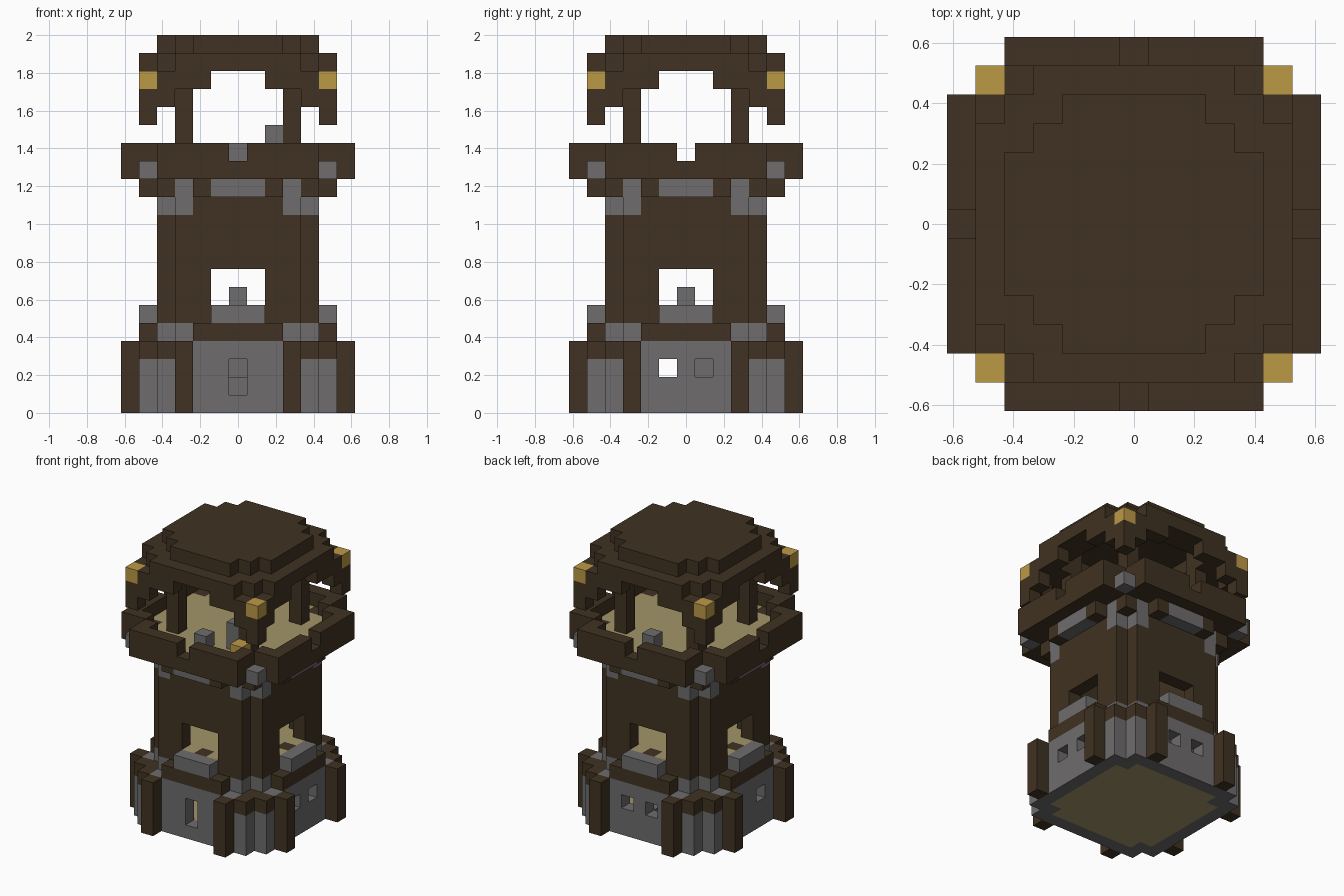
import bpy, bmesh
from mathutils import Vector

if "Cube" in bpy.data.objects:
    bpy.data.objects.remove(bpy.data.objects["Cube"], do_unlink=True)

U = 2 / 21        # size of one block
REACH = range(-6, 7)


def material(name, rgb):
    m = bpy.data.materials.new(name)
    m.use_nodes = True
    color = (*rgb, 1)
    m.diffuse_color = color
    bsdf = next(n for n in m.node_tree.nodes if n.type == 'BSDF_PRINCIPLED')
    bsdf.inputs["Base Color"].default_value = color
    bsdf.inputs["Roughness"].default_value = 1
    return m


WOOD = material("dark wood", (.051, .032, .016))
STONE = material("grey stone", (.156, .150, .150))
PLANK = material("pale planks", (.370, .300, .140))
GOLD = material("lantern gold", (.500, .320, .062))

grid = {}         # block position -> part name
look = {}         # part name -> material


def fill(part, mat, z0, z1, rule):
    """Fill layers z0..z1-1 with four-way symmetry: a = larger, b = smaller distance from the axis."""
    look[part] = mat
    for x in REACH:
        for y in REACH:
            a, b = max(abs(x), abs(y)), min(abs(x), abs(y))
            if rule(a, b):
                for z in range(z0, z1):
                    grid[x, y, z] = part


def carve(z0, z1, rule):
    for x, y, z in list(grid):
        a, b = max(abs(x), abs(y)), min(abs(x), abs(y))
        if z0 <= z < z1 and rule(a, b):
            del grid[x, y, z]


def put(part, mat, *cells):
    look[part] = mat
    for c in cells:
        grid[c] = part


# Base: octagonal stone walls, floor, pillars and corner caps
fill("base_floor", PLANK, 0, 1, lambda a, b: a <= 4)
fill("base_wall", STONE, 0, 4, lambda a, b: (a == 5 and b <= 4) or b == 4 == a)
fill("base_corner_cap", WOOD, 3, 4, lambda a, b: a in (4, 5) and b == 4)
fill("base_pillar", WOOD, 0, 4, lambda a, b: a == 6 and b == 3)
put("base_step", STONE, (0, 4, 1))

# Door slit at the front, small square windows on the other walls
openings = [(0, -5, 1), (0, -5, 2), (-1, 5, 2), (1, 5, 2),
            (5, -1, 2), (5, 1, 2), (-5, -1, 2)]
for cell in openings:
    del grid[cell]

# Band between base and shaft
fill("base_deck", PLANK, 4, 5, lambda a, b: a <= 4 and b <= 3)
fill("band_beam", WOOD, 4, 5, lambda a, b: a == 5 and b <= 2)
fill("band_corner", STONE, 4, 5, lambda a, b: a == 4 and b == 3)

# Shaft with a window and sill on each side
fill("shaft_wall", WOOD, 5, 13, lambda a, b: (a == 4 and b <= 3) or b == 3 == a)
carve(6, 8, lambda a, b: a == 4 and b <= 1)
fill("shaft_floor", PLANK, 5, 6, lambda a, b: (a == 4 and b <= 1) or (a <= 3 and b < 3))
fill("sill_inlay", WOOD, 5, 6, lambda a, b: a == 4 and b == 0)
fill("window_sill", STONE, 5, 6, lambda a, b: a == 5 and b <= 1)
put("center_block", STONE, (0, 0, 6))

# Corbels under the platform
fill("corbel_corner", STONE, 11, 13, lambda a, b: a == 4 and b == 3)
fill("corbel_center", STONE, 12, 13, lambda a, b: a == 5 and b <= 1)
fill("corbel_beam", WOOD, 12, 13, lambda a, b: (a == 5 and b == 2) or b == 4 == a)

# Platform with notched parapet
fill("platform_floor", PLANK, 13, 14, lambda a, b: a <= 5 and b <= 4)
fill("platform_edge", WOOD, 13, 14, lambda a, b: a == 5 and b == 3)
fill("parapet", WOOD, 13, 15, lambda a, b: (a == 6 and b <= 4) or (a == 5 and b == 4))
carve(14, 15, lambda a, b: a == 6 and b == 0)
fill("parapet_corner", STONE, 13, 14, lambda a, b: b == 5 == a)
put("platform_block", STONE, (0, -4, 14), (0, 4, 14), (2, -3, 14), (2, -3, 15))
put("platform_lamp", GOLD, (3, -4, 14))

# Roof: posts, eaves, hanging corners with lanterns, stepped top
fill("roof_post", WOOD, 14, 20, lambda a, b: b == 3 == a)
fill("eave_pendant", WOOD, 16, 18, lambda a, b: b == 5 == a)
fill("eave_bracket", WOOD, 17, 19, lambda a, b: a == 5 and b == 4)
fill("eave", WOOD, 18, 19, lambda a, b: (a == 5 and 2 <= b <= 4) or (a == 4 and b >= 3))
fill("corner_lantern", GOLD, 18, 19, lambda a, b: b == 5 == a)
fill("roof_ring", WOOD, 19, 20, lambda a, b: (a == 5 and b <= 3) or a == 4)
fill("roof_top", WOOD, 20, 21, lambda a, b: a <= 3 or (a == 4 and b <= 2))

# Turn each part's blocks into one mesh, keeping only exposed faces
AXES = [Vector(v) for v in ((1, 0, 0), (0, 1, 0), (0, 0, 1))]


def build(part):
    bm = bmesh.new()
    for cell in (c for c, p in grid.items() if p == part):
        center = Vector(cell) + Vector((0, 0, .5))
        for i, n in enumerate(AXES):
            for s in (-1, 1):
                if tuple(int(k) for k in Vector(cell) + n * s) in grid:
                    continue
                p, q = AXES[(i + 1) % 3] / 2, AXES[(i + 2) % 3] / 2 * s
                mid = center + n * s / 2
                bm.faces.new([bm.verts.new((mid + o) * U)
                              for o in (-p - q, p - q, p + q, -p + q)])
    bmesh.ops.remove_doubles(bm, verts=bm.verts[:], dist=U / 100)
    mesh = bpy.data.meshes.new(part)
    bm.to_mesh(mesh)
    bm.free()
    mesh.materials.append(look[part])
    bpy.context.scene.collection.objects.link(bpy.data.objects.new(part, mesh))


for name in look:
    build(name)
